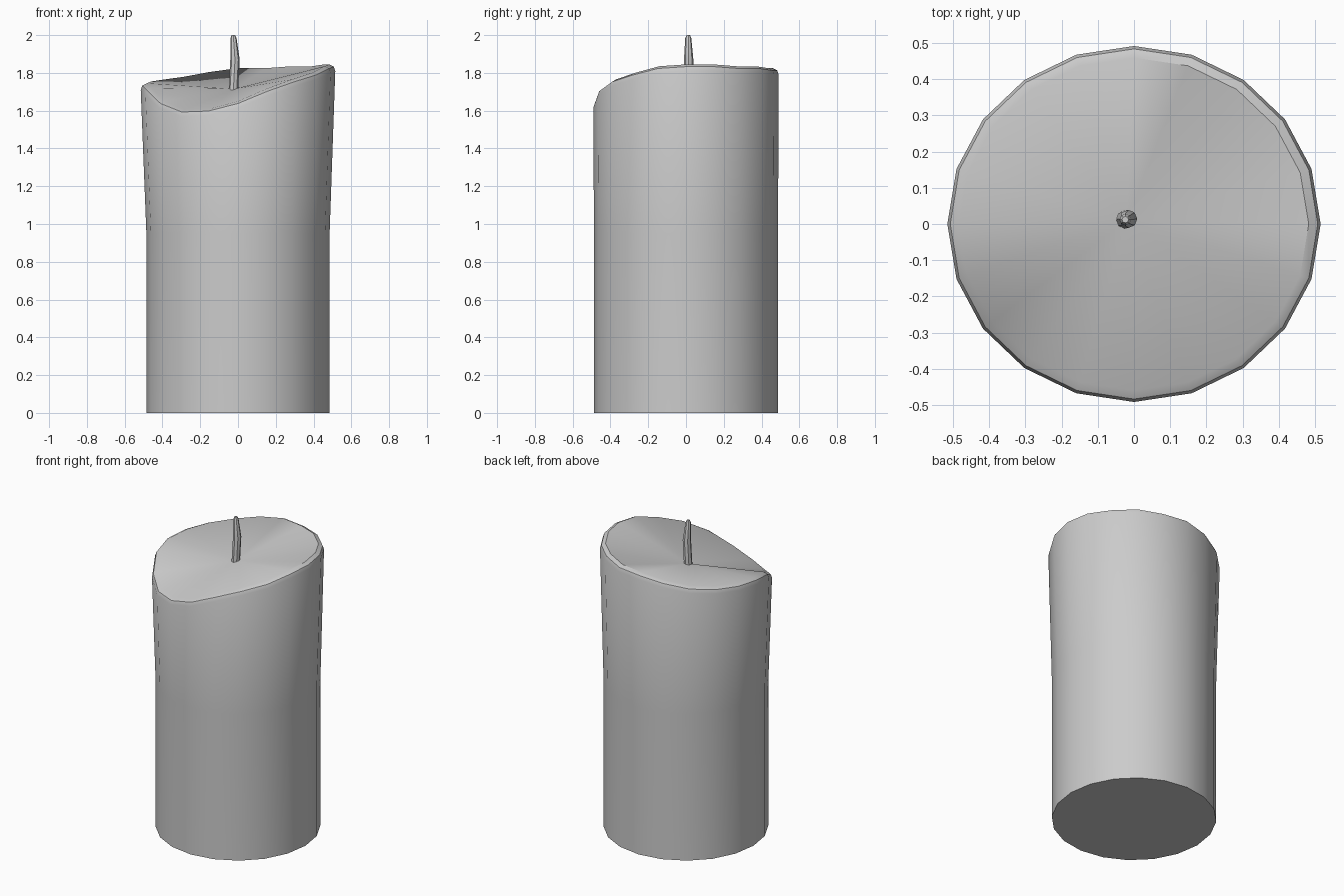
import bpy, bmesh, math

if "Cube" in bpy.data.objects:
    bpy.data.objects.remove(bpy.data.objects["Cube"])

SIDES = 20


def loft(name, rings, tip=None):
    """Skin a stack of rings, cap the bottom, and close the top with a fan or cap."""
    bm = bmesh.new()
    loops = [[bm.verts.new(p) for p in ring] for ring in rings]
    n = len(loops[0])
    bm.faces.new(loops[0][::-1])
    for a, b in zip(loops, loops[1:]):
        for i in range(n):
            j = (i + 1) % n
            bm.faces.new((a[i], a[j], b[j], b[i]))
    top = loops[-1]
    if tip:
        c = bm.verts.new(tip)
        for i in range(n):
            bm.faces.new((top[i], top[(i + 1) % n], c))
    else:
        bm.faces.new(top)
    mesh = bpy.data.meshes.new(name)
    bm.to_mesh(mesh)
    bm.free()
    obj = bpy.data.objects.new(name, mesh)
    bpy.context.collection.objects.link(obj)
    bpy.ops.object.select_all(action='DESELECT')
    obj.select_set(True)
    bpy.context.view_layer.objects.active = obj
    bpy.ops.object.shade_smooth_by_angle(angle=math.radians(40))
    return obj


def ring(cx, cy, rx, ry, heights):
    n = len(heights)
    return [(cx + rx * math.cos(2 * math.pi * i / n),
             cy + ry * math.sin(2 * math.pi * i / n), z)
            for i, z in enumerate(heights)]


# Wax body: wavy melted rim, counter-clockwise from +x
rim = [1.81, 1.81, 1.80, 1.80, 1.79, 1.79, 1.77, 1.745, 1.73, 1.72,
       1.71, 1.685, 1.615, 1.57, 1.575, 1.615, 1.68, 1.73, 1.765, 1.80]
loft("candle_wax", [
    ring(0, 0, 0.485, 0.487, [0] * SIDES),
    ring(0, 0, 0.485, 0.487, [0.95] * SIDES),
    ring(0, 0, 0.515, 0.491, rim),
    ring(0, 0, 0.507, 0.483, [z + 0.023 for z in rim]),
    ring(0, 0, 0.482, 0.459, [z + 0.035 for z in rim]),
], tip=(-0.02, 0.01, 1.715))

# Wick: slightly bent and tapered (x, y, z, radius)
wick = [(-0.025, 0.012, 1.68, 0.026), (-0.023, 0.013, 1.74, 0.025),
        (-0.016, 0.014, 1.87, 0.025), (-0.024, 0.012, 1.985, 0.016),
        (-0.024, 0.012, 2.0, 0.009)]
loft("wick", [ring(x, y, r, r, [z] * 8) for x, y, z, r in wick])
